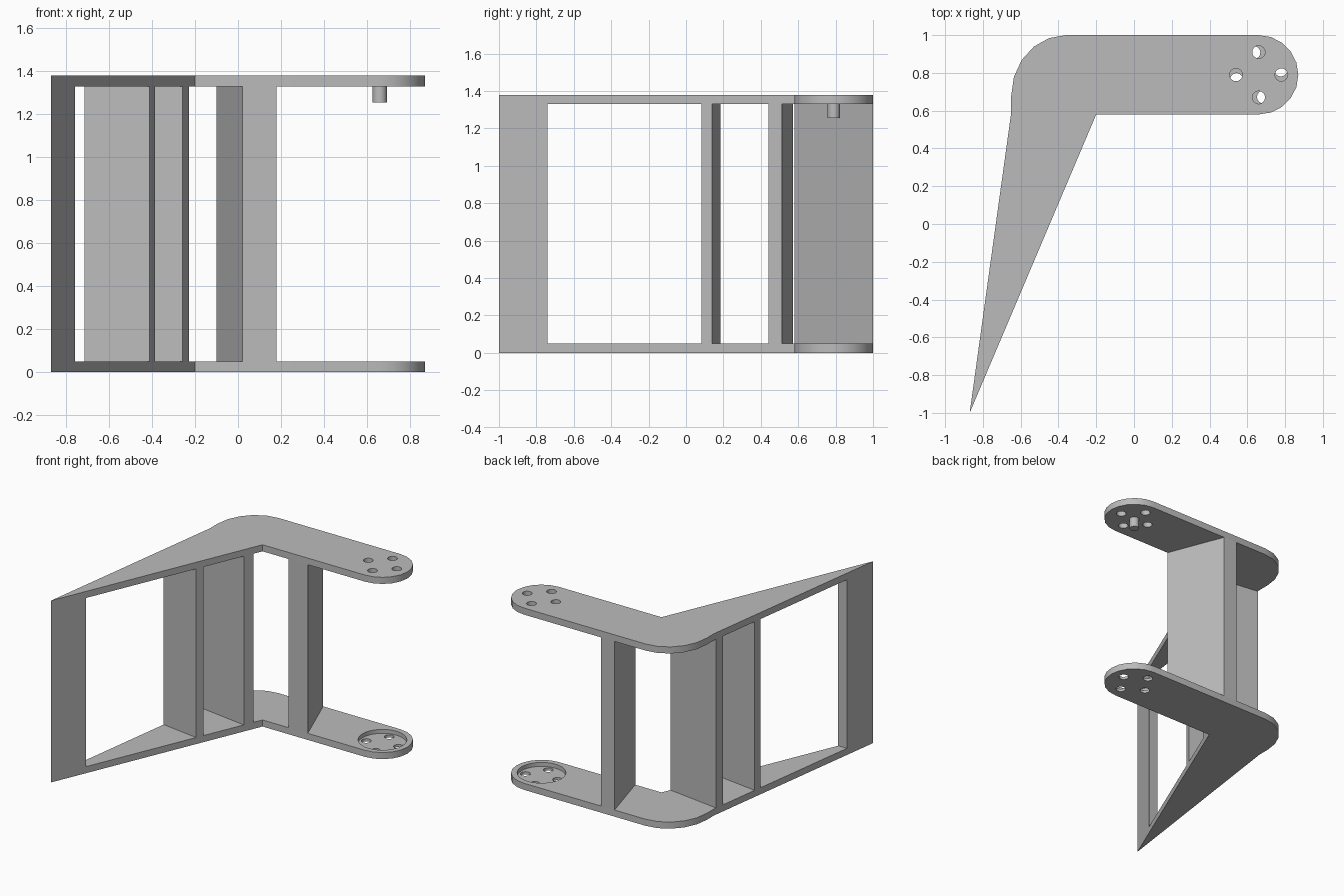
import bpy, bmesh
from math import cos, sin, pi, radians
from mathutils import Vector

cube = bpy.data.objects.get("Cube")
if cube:
    bpy.data.objects.remove(cube, do_unlink=True)

PLATE = 0.05            # plate thickness
HEIGHT = 1.38
PIVOT = (0.66, 0.79)    # centre of the rounded arm end

grey = bpy.data.materials.new("plain_grey")
grey.use_nodes = True
colour = (0.5, 0.5, 0.5, 1)
grey.diffuse_color = colour
grey.node_tree.nodes["Principled BSDF"].inputs["Base Color"].default_value = colour


def arc(centre, rx, ry, start, end, steps):
    angles = [radians(start + (end - start) * i / steps) for i in range(steps + 1)]
    return [(centre[0] + rx * cos(a), centre[1] + ry * sin(a)) for a in angles]


def prism(name, outline, bottom, top):
    """Extrude a flat outline between two heights."""
    bm = bmesh.new()
    face = bm.faces.new([bm.verts.new((x, y, bottom)) for x, y in outline])
    result = bmesh.ops.extrude_face_region(bm, geom=[face])
    verts = [v for v in result["geom"] if isinstance(v, bmesh.types.BMVert)]
    bmesh.ops.translate(bm, verts=verts, vec=Vector((0, 0, top - bottom)))
    bmesh.ops.recalc_face_normals(bm, faces=bm.faces)
    mesh = bpy.data.meshes.new(name)
    bm.to_mesh(mesh)
    bm.free()
    obj = bpy.data.objects.new(name, mesh)
    bpy.context.collection.objects.link(obj)
    mesh.materials.append(grey)
    return obj


def select(obj):
    bpy.ops.object.select_all(action='DESELECT')
    obj.select_set(True)
    bpy.context.view_layer.objects.active = obj


def cut(obj, outline, bottom, top):
    """Subtract a prism from an object."""
    cutter = prism("cutter", outline, bottom, top)
    cutter.hide_render = True
    mod = obj.modifiers.new("cut", 'BOOLEAN')
    mod.operation = 'DIFFERENCE'
    mod.solver = 'EXACT'
    mod.object = cutter
    select(obj)
    bpy.ops.object.modifier_apply(modifier=mod.name)
    bpy.data.objects.remove(cutter, do_unlink=True)


def circle(centre, radius, steps):
    return arc(centre, radius, radius, 0, 360, steps)[:-1]


def screw_holes(obj, bottom, top, turn):
    for i in range(4):
        a = i * pi / 2 + radians(turn)
        centre = (PIVOT[0] + 0.12 * cos(a), PIVOT[1] + 0.12 * sin(a))
        cut(obj, circle(centre, 0.034, 16), bottom, top)


def smooth(obj):
    select(obj)
    bpy.ops.object.shade_smooth_by_angle(angle=radians(30))


# Bent plates: pointed blade, rounded elbow, rounded arm end
outline = [(-0.87, -1.0), (-0.2, 0.58)]
outline += arc(PIVOT, 0.21, 0.21, -90, 90, 10)
outline += arc((-0.36, 0.68), 0.29, 0.32, 90, 180, 5)
outline += [(-0.65, 0.59)]

lower = prism("lower_plate", outline, 0, PLATE)
cut(lower, circle(PIVOT, 0.168, 32), 0.02, 0.2)     # round recess
screw_holes(lower, -0.1, 0.2, 12)
smooth(lower)

upper = prism("upper_plate", outline, HEIGHT - PLATE, HEIGHT)
screw_holes(upper, HEIGHT - 0.2, HEIGHT + 0.1, 0)
smooth(upper)

# Pin hanging under the upper plate
smooth(prism("pivot_pin", circle(PIVOT, 0.033, 24), 1.255, HEIGHT - PLATE))


# Webs joining the plates; their ends follow the two long blade edges
def front_edge(y):
    return (-0.87 + 0.67 * (y + 1) / 1.58, y)


def side_edge(y):
    return (-0.87 + 0.22 * (y + 1) / 1.59, y)


webs = {
    "tip_web": [(-0.87, -1.0), front_edge(-0.74), side_edge(-0.74)],
    "middle_web": [front_edge(0.083), front_edge(0.14), side_edge(0.185), side_edge(0.128)],
    "elbow_web": [front_edge(0.44), front_edge(0.513), side_edge(0.572), side_edge(0.5)],
    "arm_web": [(0.02, 0.58), (0.18, 0.58), (0.015, 1.0), (-0.1, 1.0)],
}
for name, shape in webs.items():
    prism(name, shape, PLATE, HEIGHT - PLATE)
